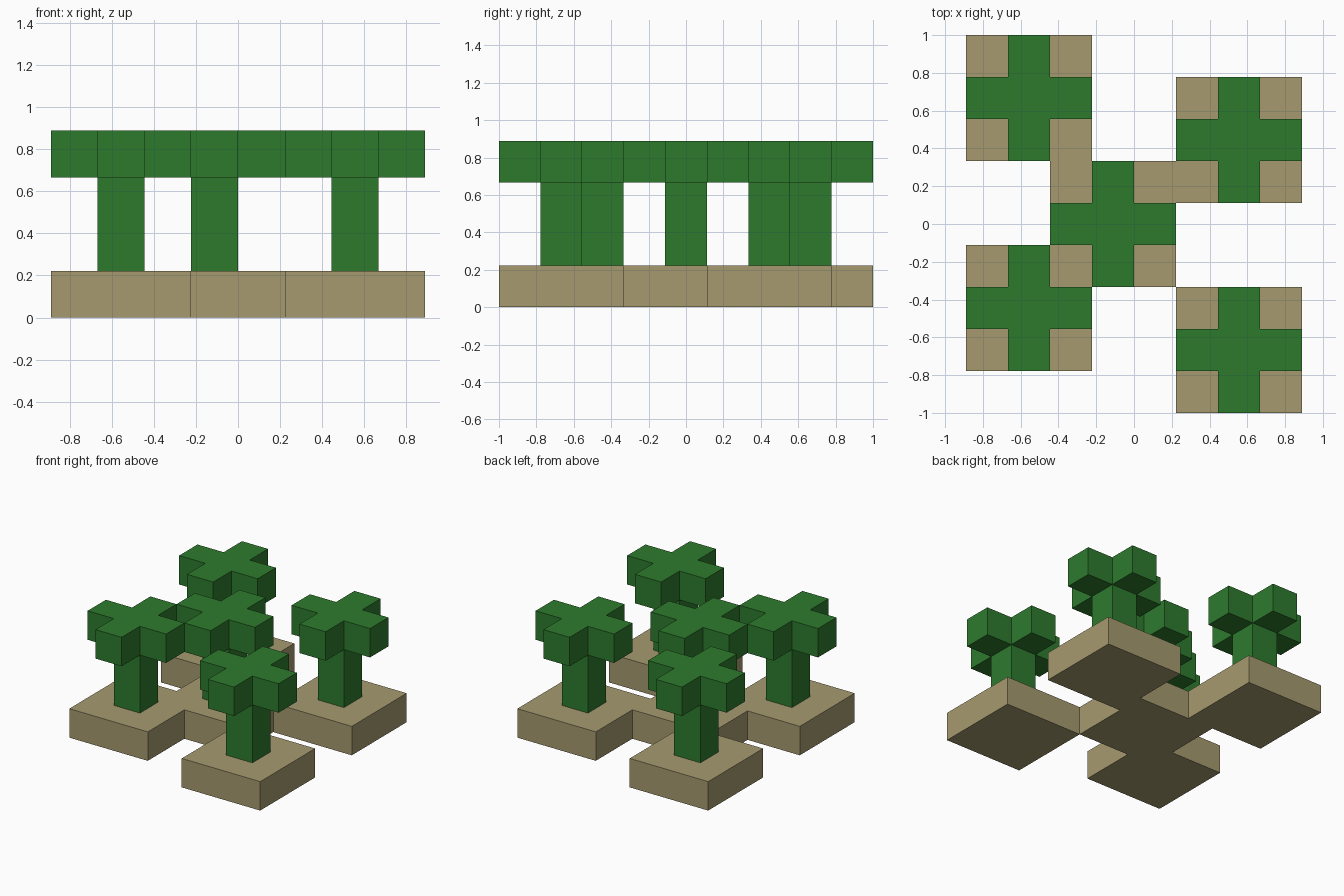
import bpy
import bmesh
from mathutils import Vector

if "Cube" in bpy.data.objects:
    bpy.data.objects.remove(bpy.data.objects["Cube"], do_unlink=True)

U = 2 / 9  # size of one block


def make_material(name, color):
    mat = bpy.data.materials.new(name)
    mat.use_nodes = True
    mat.diffuse_color = color
    mat.node_tree.nodes["Principled BSDF"].inputs["Base Color"].default_value = color
    return mat


def block_slab(bm, cells, low, high):
    """Add a slab covering the given block cells, with walls only on open sides."""
    def face(*points):
        bm.faces.new([bm.verts.new(Vector(p) * U) for p in points])

    ring = [(-.5, -.5), (.5, -.5), (.5, .5), (-.5, .5)]
    for x, y in cells:
        corners = [(x + dx, y + dy) for dx, dy in ring]
        face(*[(*c, high) for c in corners])
        face(*[(*c, low) for c in reversed(corners)])
        for i, (dx, dy) in enumerate([(0, -1), (1, 0), (0, 1), (-1, 0)]):
            if (x + dx, y + dy) not in cells:
                a, b = corners[i], corners[(i + 1) % 4]
                face((*a, low), (*b, low), (*b, high), (*a, high))


def finish(name, bm, mat):
    bmesh.ops.remove_doubles(bm, verts=bm.verts[:], dist=0.001)
    bmesh.ops.dissolve_limit(bm, angle_limit=0.01, verts=bm.verts[:], edges=bm.edges[:])
    mesh = bpy.data.meshes.new(name)
    bm.to_mesh(mesh)
    bm.free()
    mesh.materials.append(mat)
    bpy.context.collection.objects.link(bpy.data.objects.new(name, mesh))


sand = make_material("sand", (0.381, 0.323, 0.162, 1))
green = make_material("leaf green", (0.027, 0.195, 0.027, 1))

# Tree positions, in blocks
trees = {
    "back_right": (-2.5, 3),
    "back_left": (2.5, 2),
    "centre": (-0.5, 0),
    "front_right": (-2.5, -2),
    "front_left": (2.5, -3),
}

# Ground: a three by three tile under every tree, merged where they meet
ground = {(x + i, y + j) for x, y in trees.values()
          for i in (-1, 0, 1) for j in (-1, 0, 1)}
bm = bmesh.new()
block_slab(bm, ground, 0, 1)
finish("ground", bm, sand)

# Trees: square trunk and cross-shaped crown
for place, (x, y) in trees.items():
    bm = bmesh.new()
    block_slab(bm, {(x, y)}, 1, 3)
    finish("trunk_" + place, bm, green)

    bm = bmesh.new()
    block_slab(bm, {(x, y), (x + 1, y), (x - 1, y), (x, y + 1), (x, y - 1)}, 3, 4)
    finish("crown_" + place, bm, green)
